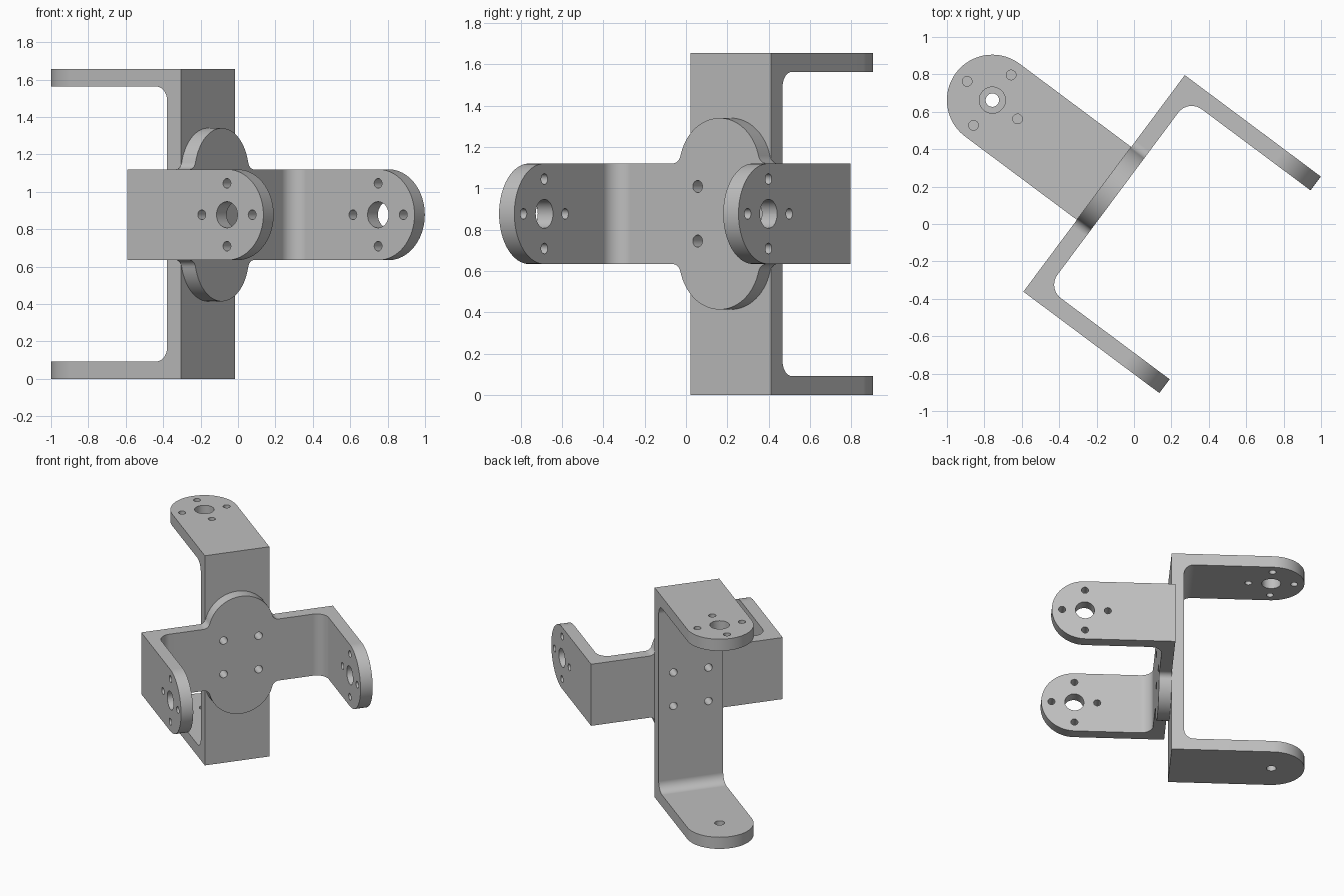
import bpy, bmesh
from math import sin, cos, pi, radians, sqrt, atan2
from mathutils import Matrix, Vector

cube = bpy.data.objects.get("Cube")
if cube:
    bpy.data.objects.remove(cube, do_unlink=True)

WIDTH = 0.243        # half width of every strap, also the end radius
THICK = 0.092        # plate thickness
MID_Z = 0.877        # height of the shared bolt pattern

metal = bpy.data.materials.new("light_grey_metal")
metal.use_nodes = True
grey = (0.52, 0.52, 0.52, 1)
metal.diffuse_color = grey
metal.node_tree.nodes["Principled BSDF"].inputs["Base Color"].default_value = grey


def arc(cx, cy, r, a0, a1, n=16):
    return [(cx + r * cos(a0 + (a1 - a0) * i / n),
             cy + r * sin(a0 + (a1 - a0) * i / n)) for i in range(n + 1)]


def circle(cx, cy, r, n=40):
    return arc(cx, cy, r, 0, 2 * pi, n)[:-1]


def prisms(name, items):
    """Extrude each (outline, low, high, axis) into one mesh object."""
    place = {"X": lambda a, b, c: (c, a, b),
             "Y": lambda a, b, c: (a, c, b),
             "Z": lambda a, b, c: (a, b, c)}
    bm = bmesh.new()
    for pts, lo, hi, axis in items:
        low = [bm.verts.new(place[axis](a, b, lo)) for a, b in pts]
        high = [bm.verts.new(place[axis](a, b, hi)) for a, b in pts]
        bm.faces.new(low)
        bm.faces.new(high)
        for i in range(len(pts)):
            j = (i + 1) % len(pts)
            bm.faces.new((low[i], low[j], high[j], high[i]))
    bmesh.ops.recalc_face_normals(bm, faces=bm.faces)
    mesh = bpy.data.meshes.new(name)
    bm.to_mesh(mesh)
    bm.free()
    mesh.materials.append(metal)
    obj = bpy.data.objects.new(name, mesh)
    bpy.context.collection.objects.link(obj)
    return obj


def combine(obj, operation, items):
    tool = prisms("cutter", items)
    tool.hide_render = True
    mod = obj.modifiers.new("combine", "BOOLEAN")
    mod.operation, mod.solver, mod.object = operation, "EXACT", tool
    bpy.context.view_layer.objects.active = obj
    bpy.ops.object.modifier_apply(modifier=mod.name)
    bpy.data.objects.remove(tool, do_unlink=True)


def bracket(name, half, length, fillet):
    """U-shaped strap: span along X, arms along Y, rounded arm ends."""
    inner, corner = half - THICK, THICK + fillet
    right = arc(inner - fillet, corner, fillet, 0, -pi / 2, 12)
    left = [(-x, y) for x, y in reversed(right)]
    outline = ([(-half, 0), (half, 0), (half, length), (inner, length)]
               + right + left + [(-inner, length), (-half, length)])
    obj = prisms(name, [(outline, -WIDTH, WIDTH, "Z")])
    slot = ([(-0.1, -WIDTH - 0.1), (0.1, -WIDTH - 0.1), (0.1, -WIDTH)]
            + arc(length - WIDTH, 0, WIDTH, -pi / 2, pi / 2, 40)
            + [(0.1, WIDTH), (0.1, WIDTH + 0.1), (-0.1, WIDTH + 0.1)])
    combine(obj, "INTERSECT", [(slot, -2, 2, "X")])
    return obj


def arm_holes(y, lo, hi):
    ring = [circle(y + 0.168 * cos(a * pi / 2), 0.168 * sin(a * pi / 2), 0.026, 24)
            for a in range(4)]
    return [(c, lo, hi, "X") for c in ring + [circle(y, 0, 0.07)]]


def web_holes(x):
    return [(circle(x + sx * 0.132, sz * 0.132, 0.029, 24), -0.1, THICK + 0.1, "Y")
            for sx in (-1, 1) for sz in (-1, 1)]


def finish(obj, matrix):
    obj.matrix_world = matrix
    bpy.ops.object.select_all(action="DESELECT")
    obj.select_set(True)
    bpy.context.view_layer.objects.active = obj
    bpy.ops.object.shade_smooth_by_angle(angle=radians(30))
    obj.modifiers.new("flat_faces", "WEIGHTED_NORMAL").keep_sharp = True


# Placement: both brackets sit back to back on one upright plane
turn = radians(53.3)
along = Vector((cos(turn), sin(turn), 0))
out = Vector((sin(turn), -cos(turn), 0))
up = Vector((0, 0, 1))
centre = Vector((-0.16, 0.217, 0))


def frame(x, y, z, origin):
    return Matrix.Translation(origin) @ Matrix((x, y, z)).transposed().to_4x4()


# Horizontal bracket with rounded lobes above and below its web
front = bracket("horizontal_bracket", 0.722, 0.907, 0.09)
f, lobe_z = 0.05, 0.22
fz = WIDTH + f
fx = sqrt(fz ** 2 - (fz - lobe_z) ** 2)
join = atan2(fz - lobe_z, fx)
side = arc(fx, fz, f, -pi / 2, -pi + join, 10)
dome = arc(0, lobe_z, WIDTH, join, pi - join, 40)[1:-1]
top = side + dome + [(-x, z) for x, z in reversed(side)]
plate = top + [(-x, -z) for x, z in top]
combine(front, "UNION", [(plate, 0, THICK, "Y")])
combine(front, "DIFFERENCE", arm_holes(0.907 - WIDTH, -1, 1) + web_holes(0))
finish(front, frame(-along, out, up, centre + up * MID_Z))

# Vertical bracket: full hole pattern on the upper arm, one pivot hole below
half = 0.8275
back = bracket("vertical_bracket", half, 0.745 + WIDTH, 0.075)
combine(back, "DIFFERENCE", arm_holes(0.745, 0.5, 1) + web_holes(MID_Z - half)
        + [(circle(0.745, 0, 0.036, 24), -1, -0.5, "X")])
finish(back, frame(up, -out, -along, centre + up * half))
